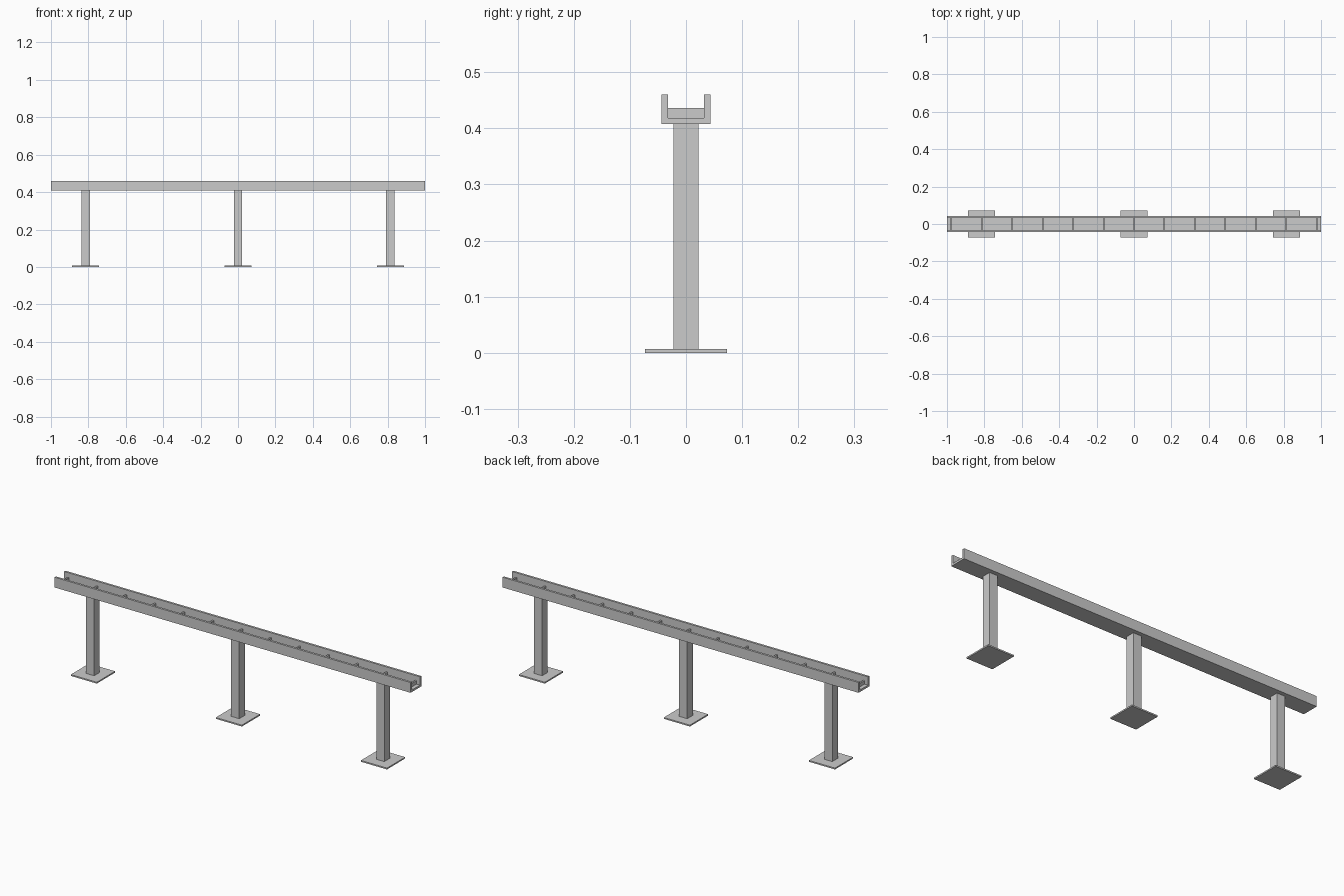
import bpy, bmesh

if "Cube" in bpy.data.objects:
    bpy.data.objects.remove(bpy.data.objects["Cube"])


def prism(name, profile, x0, x1):
    """Extrude a closed (y, z) profile along x."""
    bm = bmesh.new()
    face = bm.faces.new([bm.verts.new((x0, y, z)) for y, z in profile])
    ext = bmesh.ops.extrude_face_region(bm, geom=[face])
    moved = [g for g in ext["geom"] if isinstance(g, bmesh.types.BMVert)]
    bmesh.ops.translate(bm, verts=moved, vec=(x1 - x0, 0, 0))
    bmesh.ops.recalc_face_normals(bm, faces=bm.faces)
    mesh = bpy.data.meshes.new(name)
    bm.to_mesh(mesh)
    bm.free()
    obj = bpy.data.objects.new(name, mesh)
    bpy.context.collection.objects.link(obj)
    return obj


def box(name, x, half_x, half_y, z0, z1):
    """Box centred on x and y = 0, between two heights."""
    return prism(name, [(-half_y, z0), (half_y, z0), (half_y, z1), (-half_y, z1)],
                 x - half_x, x + half_x)


BOTTOM, FLOOR, TOP = 0.408, 0.418, 0.46
OUTER, INNER = 0.0435, 0.0325

# U-shaped channel
prism("channel", [(-OUTER, BOTTOM), (OUTER, BOTTOM), (OUTER, TOP), (INNER, TOP),
                  (INNER, FLOOR), (-INNER, FLOOR), (-INNER, TOP), (-OUTER, TOP)], -1, 1)

# Thin cross plates inside the channel
for i in range(13):
    box(f"cross_plate_{i + 1}", (i - 6) * 0.1628, 0.004, INNER, FLOOR, 0.436)

# Posts on square foot plates
for i, x in enumerate((-0.815, 0, 0.815)):
    box(f"post_{i + 1}", x, 0.0225, 0.0225, 0.007, BOTTOM)
    box(f"foot_plate_{i + 1}", x, 0.073, 0.073, 0, 0.007)
